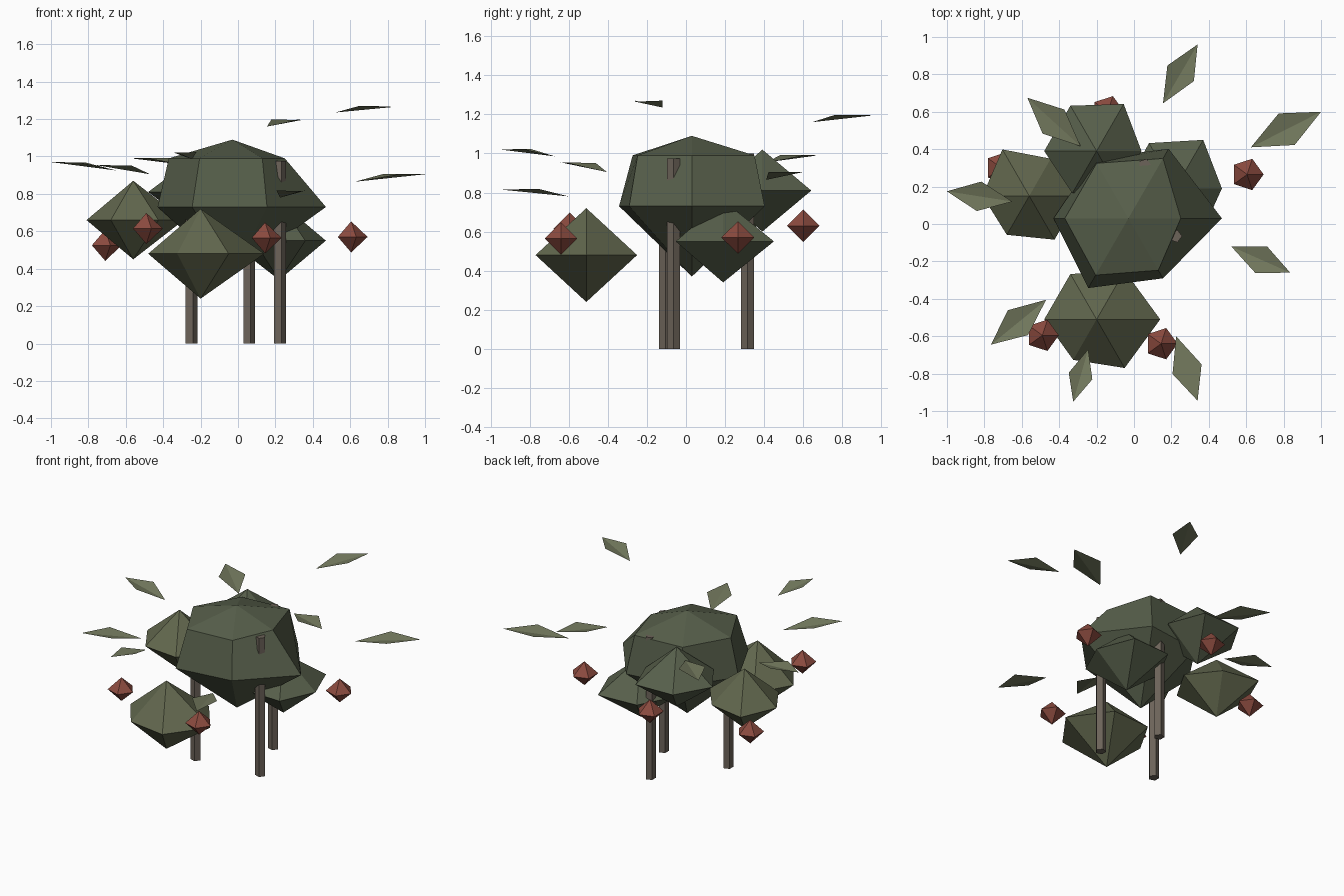
import bpy
from math import cos, sin, pi
from mathutils import Vector

if "Cube" in bpy.data.objects:
    bpy.data.objects.remove(bpy.data.objects["Cube"])


def material(name, rgb):
    m = bpy.data.materials.new(name)
    m.diffuse_color = (*rgb, 1)
    m.use_nodes = True
    m.node_tree.nodes["Principled BSDF"].inputs["Base Color"].default_value = m.diffuse_color
    return m


DARK = material("dark_foliage", (0.095, 0.115, 0.07))
GREEN = material("foliage", (0.12, 0.135, 0.075))
LEAF = material("leaf_green", (0.17, 0.19, 0.11))
RED = material("berry_red", (0.26, 0.07, 0.05))
BARK = material("bark", (0.15, 0.125, 0.1))


def make(name, verts, faces, mat):
    me = bpy.data.meshes.new(name)
    me.from_pydata(verts, [], faces)
    me.materials.append(mat)
    ob = bpy.data.objects.new(name, me)
    bpy.context.collection.objects.link(ob)
    return ob


def ring(x, y, z, radii):
    n = len(radii)
    return [(x + r * cos(2 * pi * i / n), y + r * sin(2 * pi * i / n), z)
            for i, r in enumerate(radii)]


def lump(name, x, y, bottom, rings, top, mat):
    """Closed solid: bottom apex, stacked rings of (z, radii), top apex."""
    n = len(rings[0][1])
    verts = [(x, y, bottom)]
    for z, radii in rings:
        verts += ring(x, y, z, radii)
    verts.append((x, y, top))
    faces, last = [], len(verts) - 1
    for i in range(n):
        j = (i + 1) % n
        faces.append((0, 1 + j, 1 + i))
        for k in range(len(rings) - 1):
            a, b = 1 + k * n, 1 + (k + 1) * n
            faces.append((a + i, a + j, b + j, b + i))
        faces.append((last - n + i, last - n + j, last))
    return make(name, verts, faces, mat)


# Main crown
lump("main_crown", -0.03, 0.03, 0.37,
     [(0.73, [0.50, 0.43, 0.37, 0.40, 0.43, 0.37]),
      (0.99, [0.28, 0.37, 0.34, 0.34, 0.35, 0.32])], 1.09, DARK)

# Smaller foliage clumps: centre, half height, six radii
clumps = {
    "front_clump": (-0.20, -0.51, 0.48, 0.24, [0.34, 0.30, 0.28, 0.28, 0.25, 0.30], GREEN),
    "left_clump": (-0.56, 0.15, 0.66, 0.21, [0.27, 0.23, 0.287, 0.25, 0.24, 0.27], GREEN),
    "back_clump": (-0.20, 0.39, 0.81, 0.21, [0.24, 0.29, 0.28, 0.28, 0.26, 0.26], DARK),
    "right_clump": (0.22, 0.19, 0.55, 0.21, [0.25, 0.30, 0.28, 0.27, 0.27, 0.28], DARK),
}
for name, (x, y, z, h, radii, mat) in clumps.items():
    lump(name, x, y, z - h, [(z, radii)], z + h, mat)

# Berries
for i, (x, y, z) in enumerate([(0.605, 0.265, 0.57), (0.145, -0.64, 0.565),
                               (-0.49, -0.595, 0.615), (-0.71, 0.30, 0.525),
                               (-0.14, 0.60, 0.63)]):
    lump(f"berry_{i + 1}", x, y, z - 0.083, [(z, [0.088] * 5)], z + 0.083, RED)

# Five-sided stems
for i, (x, y, h) in enumerate([(-0.252, -0.105, 0.96), (0.057, 0.315, 1.0),
                               (0.222, -0.065, 0.975)]):
    sides = [(k, (k + 1) % 5, 5 + (k + 1) % 5, 5 + k) for k in range(5)]
    make(f"stem_{i + 1}", ring(x, y, 0, [0.035] * 5) + ring(x, y, h, [0.035] * 5),
         sides + [(4, 3, 2, 1, 0), (5, 6, 7, 8, 9)], BARK)

# Folded diamond leaves: base point, tip point
leaves = [((0.155, 0.645, 1.16), (0.34, 0.96, 1.195)),
          ((0.625, 0.41, 0.865), (1.0, 0.60, 0.905)),
          ((0.52, -0.12, 1.235), (0.835, -0.26, 1.265)),
          ((0.225, -0.60, 0.78), (0.34, -0.945, 0.815)),
          ((-0.245, -0.67, 0.985), (-0.325, -0.95, 1.02)),
          ((-0.47, -0.405, 0.905), (-0.765, -0.645, 0.955)),
          ((-0.65, 0.12, 0.925), (-1.0, 0.175, 0.97)),
          ((-0.285, 0.415, 0.955), (-0.57, 0.675, 0.99))]
for i, (base, tip) in enumerate(leaves):
    a, b = Vector(base), Vector(tip)
    d = b - a
    side = Vector((-d.y, d.x, 0)) * 0.225
    mid = a.lerp(b, 0.51) + Vector((0, 0, 0.02))
    make(f"leaf_{i + 1}", [a, mid - side, b, mid + side], [(0, 1, 2), (0, 2, 3)], LEAF)
